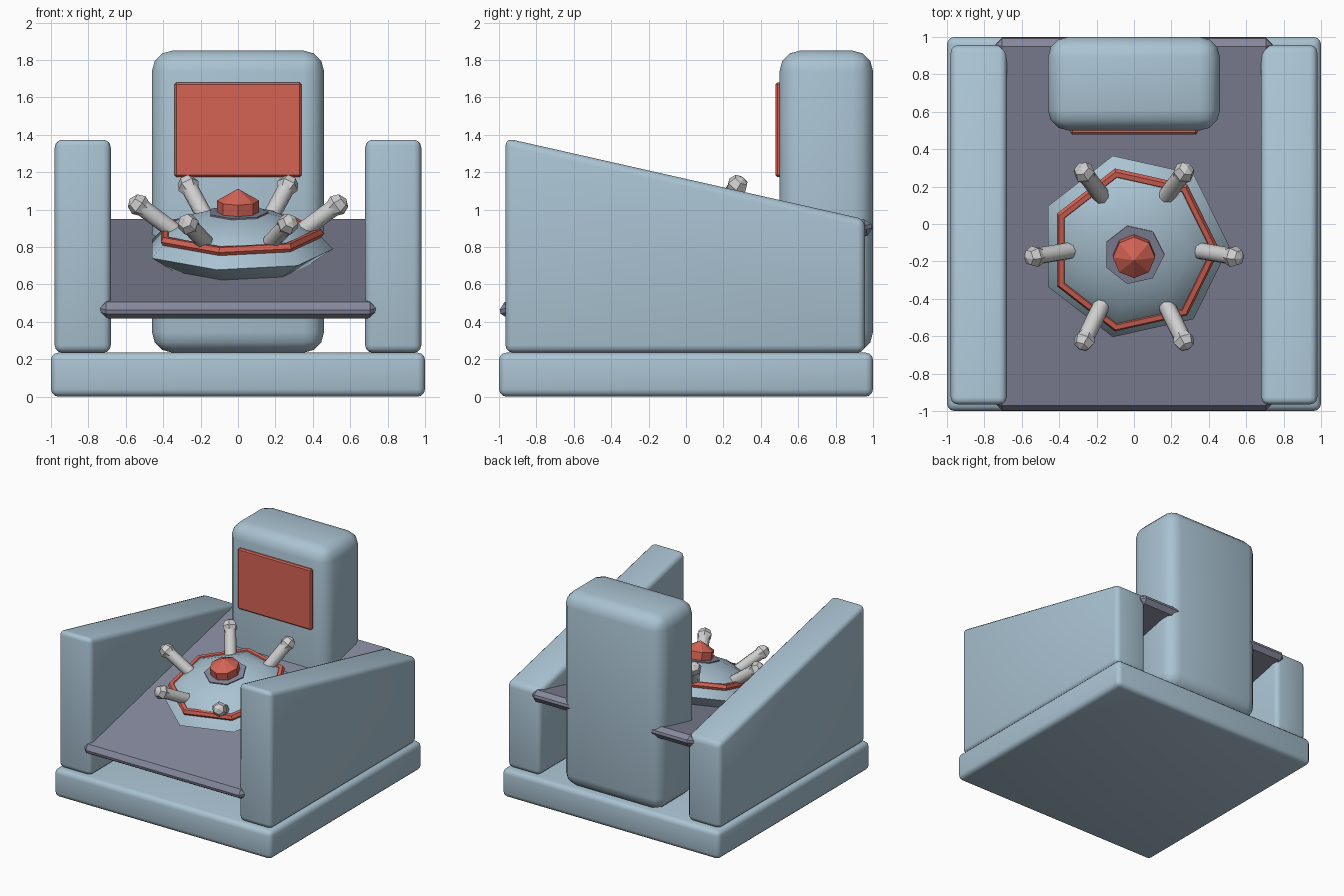
import bpy, bmesh, math
from mathutils import Matrix, Vector

if "Cube" in bpy.data.objects:
    bpy.data.objects.remove(bpy.data.objects["Cube"])


def material(name, rgb):
    m = bpy.data.materials.new(name)
    m.diffuse_color = (*rgb, 1)
    m.use_nodes = True
    m.node_tree.nodes["Principled BSDF"].inputs["Base Color"].default_value = m.diffuse_color
    return m


BLUE = material("pale_blue", (0.40, 0.545, 0.645))
RED = material("coral_red", (0.66, 0.125, 0.09))
SLATE = material("slate_grey", (0.235, 0.246, 0.33))
WHITE = material("light_grey", (0.62, 0.62, 0.62))

TILT = Matrix.Rotation(math.radians(13), 4, 'X')
SAUCER = Matrix.Translation((0, -0.12, 0.79)) @ TILT


def finish(name, bm, mat, matrix=None, angle=None):
    bmesh.ops.recalc_face_normals(bm, faces=bm.faces)
    me = bpy.data.meshes.new(name)
    bm.to_mesh(me)
    bm.free()
    me.materials.append(mat)
    ob = bpy.data.objects.new(name, me)
    bpy.context.collection.objects.link(ob)
    if matrix:
        ob.matrix_world = matrix
    if angle:
        bpy.ops.object.select_all(action='DESELECT')
        ob.select_set(True)
        bpy.context.view_layer.objects.active = ob
        bpy.ops.object.shade_smooth_by_angle(angle=math.radians(angle))
    return ob


def prism(name, x0, x1, outline, bevel, segments, mat, matrix=None, angle=50):
    """Extrude a y-z outline from x0 to x1 and round its edges."""
    bm = bmesh.new()
    a = [bm.verts.new((x0, y, z)) for y, z in outline]
    b = [bm.verts.new((x1, y, z)) for y, z in outline]
    bm.faces.new(a)
    bm.faces.new(b[::-1])
    n = len(a)
    for i in range(n):
        bm.faces.new((a[i], b[i], b[(i + 1) % n], a[(i + 1) % n]))
    bmesh.ops.recalc_face_normals(bm, faces=bm.faces)
    bmesh.ops.bevel(bm, geom=bm.edges[:], offset=bevel, segments=segments,
                    profile=0.5, affect='EDGES')
    return finish(name, bm, mat, matrix, angle)


def rect(y0, y1, z0, z1):
    return [(y0, z0), (y1, z0), (y1, z1), (y0, z1)]


def lathe(name, profile, sides, mat, matrix, closed=False, angle=None):
    """Spin (radius, height) points into a low-sided solid."""
    bm = bmesh.new()
    rings = []
    for r, h in profile:
        rings.append([bm.verts.new((r * math.cos(t), r * math.sin(t), h))
                      for t in (2 * math.pi * k / sides for k in range(sides))])
    pairs = list(zip(rings, rings[1:]))
    if closed:
        pairs.append((rings[-1], rings[0]))
    for p, q in pairs:
        for k in range(sides):
            j = (k + 1) % sides
            bm.faces.new((p[k], p[j], q[j], q[k]))
    if not closed:
        bm.faces.new(rings[0])
        bm.faces.new(rings[-1])
    bmesh.ops.remove_doubles(bm, verts=bm.verts, dist=0.0005)
    return finish(name, bm, mat, matrix, angle)


def ball(name, radius, segments, rings, mat, matrix, angle=None):
    bm = bmesh.new()
    bmesh.ops.create_uvsphere(bm, u_segments=segments, v_segments=rings, radius=radius)
    return finish(name, bm, mat, matrix, angle)


# Base plate and the two sloping side walls
prism("base", -1, 1, rect(-1, 1, 0, 0.235), 0.04, 3, BLUE)
wall = [(-0.965, 0.235), (0.957, 0.235), (0.957, 0.948), (-0.965, 1.382)]
for side, label in ((-1, "left"), (1, "right")):
    prism(label + "_wall", side * 0.83 - 0.15, side * 0.83 + 0.15, wall, 0.04, 3, BLUE)

# Tilted playing deck
prism("deck", -0.74, 0.74, rect(-1.02, 1.02, -0.046, 0.046), 0.035, 1, SLATE,
      Matrix.Translation((0, 0, 0.683)) @ TILT, angle=None)

# Back post with its display
prism("back_post", -0.46, 0.46, rect(0.5, 1.0, 0.235, 1.85), 0.11, 3, BLUE)
prism("display", -0.34, 0.34, rect(0.478, 0.53, 1.175, 1.68), 0.01, 1, RED, angle=None)

# Seven-sided saucer, red band, top disc
lathe("saucer", [(0.36, -0.10), (0.51, 0), (0.41, 0.10), (0.30, 0.155),
                 (0.165, 0.195), (0.05, 0.20)], 7, BLUE, SAUCER, angle=40)
band = [(0.43 + 0.028 * math.cos(a), 0.083 + 0.028 * math.sin(a))
        for a in (math.pi * k / 3 for k in range(6))]
lathe("saucer_band", band, 7, RED, SAUCER, closed=True)
lathe("top_disc", [(0.163, 0.19), (0.163, 0.203)], 7, SLATE, SAUCER)

# Faceted knob on top
ball("knob", 0.13, 8, 3, RED, SAUCER @ Matrix.Translation((0, 0, 0.2)))

# Six pegs with ball tips around the saucer
for i in range(6):
    spin = SAUCER @ Matrix.Rotation(math.pi * i / 3, 4, 'Z')
    foot, tip = Vector((0.345, 0, 0.10)), Vector((0.53, 0, 0.24))
    d = tip - foot
    lean = (spin @ Matrix.Translation(foot)
            @ d.to_track_quat('Z', 'Y').to_matrix().to_4x4())
    lathe(f"peg_{i + 1}", [(0.046, -0.01), (0.046, d.length)], 8, WHITE, lean, angle=50)
    ball(f"peg_tip_{i + 1}", 0.06, 6, 4, WHITE, lean @ Matrix.Translation((0, 0, d.length)))
